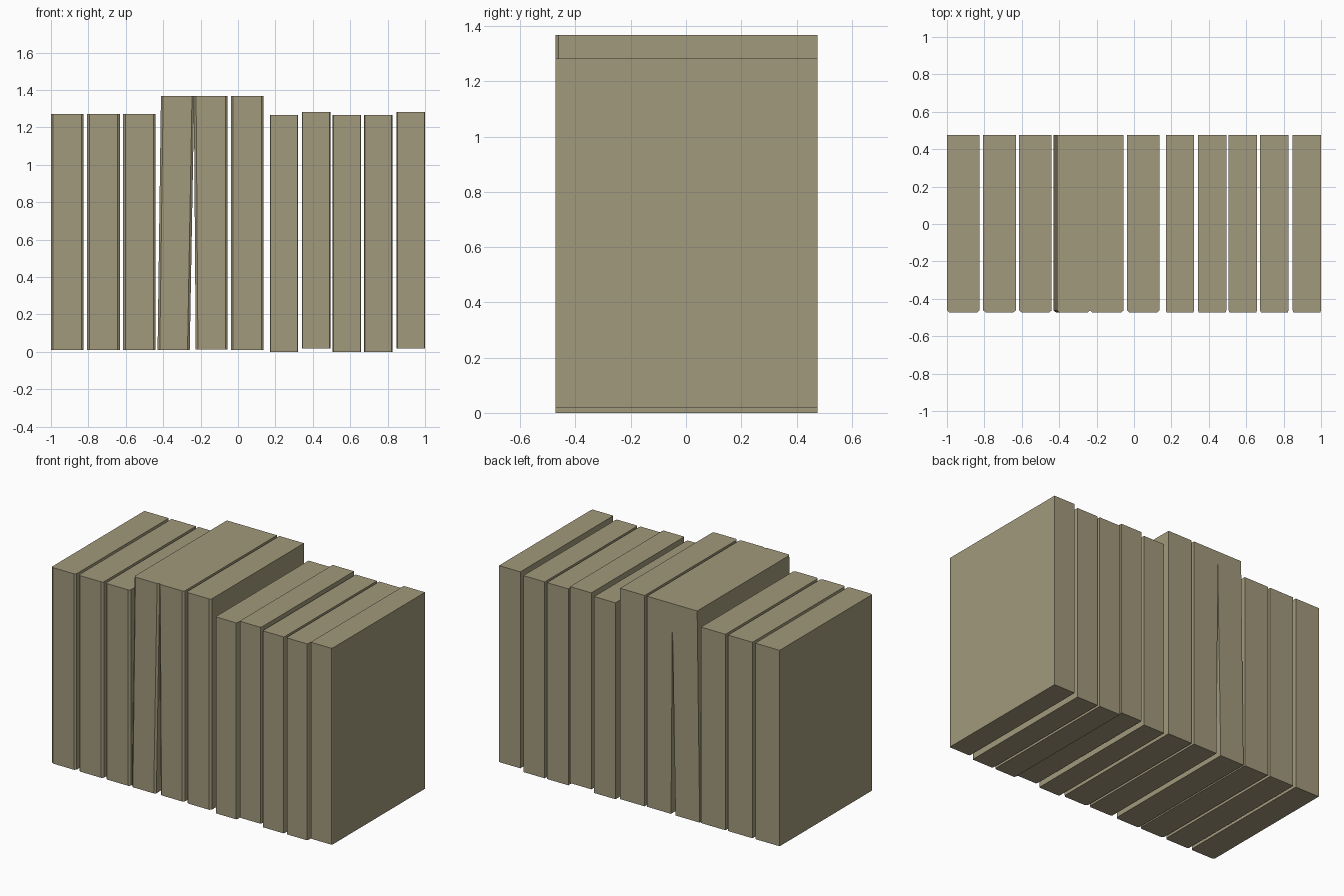
import bpy, bmesh

if "Cube" in bpy.data.objects:
    bpy.data.objects.remove(bpy.data.objects["Cube"])

cover = bpy.data.materials.new("olive_tan")
cover.diffuse_color = (0.36, 0.32, 0.2, 1)
cover.use_nodes = True
cover.node_tree.nodes["Principled BSDF"].inputs["Base Color"].default_value = cover.diffuse_color

FRONT, BACK = -0.472, 0.475


def book(name, bottom, top, z0, z1, bevel):
    """One upright volume: its footprint has softened spine corners and may lean."""
    bm = bmesh.new()

    def ring(x0, x1, z):
        dx, dy = bevel
        pts = [(x0, BACK), (x0, FRONT + dy), (x0 + dx, FRONT),
               (x1 - dx, FRONT), (x1, FRONT + dy), (x1, BACK)]
        return [bm.verts.new((x, y, z)) for x, y in pts]

    lo, hi = ring(*bottom, z0), ring(*top, z1)
    n = len(lo)
    bm.faces.new(lo[::-1])
    bm.faces.new(hi)
    for i in range(n):
        j = (i + 1) % n
        bm.faces.new((lo[i], lo[j], hi[j], hi[i]))
    bmesh.ops.recalc_face_normals(bm, faces=bm.faces)
    mesh = bpy.data.meshes.new(name)
    bm.to_mesh(mesh)
    bm.free()
    mesh.materials.append(cover)
    bpy.context.collection.objects.link(bpy.data.objects.new(name, mesh))


# Thick books with bevelled spines: left group of three
THICK, THIN = (0.012, 0.01), (0.004, 0.012)
for i, x in enumerate((-1.0, -0.806, -0.614)):
    book(f"left_book_{i + 1}", (x, x + 0.174), (x, x + 0.174), 0.01, 1.272, THICK)

# Tall books: the first leans on the second
book("leaning_tall_book", (-0.43, -0.258), (-0.412, -0.234), 0.01, 1.368, THICK)
book("middle_tall_book", (-0.226, -0.055), (-0.236, -0.055), 0.012, 1.368, THICK)
book("right_tall_book", (-0.038, 0.137), (-0.038, 0.137), 0.01, 1.368, THICK)

# Thin books on the right, some standing slightly higher
for i, (x, z) in enumerate(((0.17, 0.0), (0.342, 0.018), (0.506, 0.0),
                            (0.674, 0.0), (0.848, 0.018))):
    book(f"thin_book_{i + 1}", (x, x + 0.152), (x, x + 0.152), z, z + 1.265, THIN)
